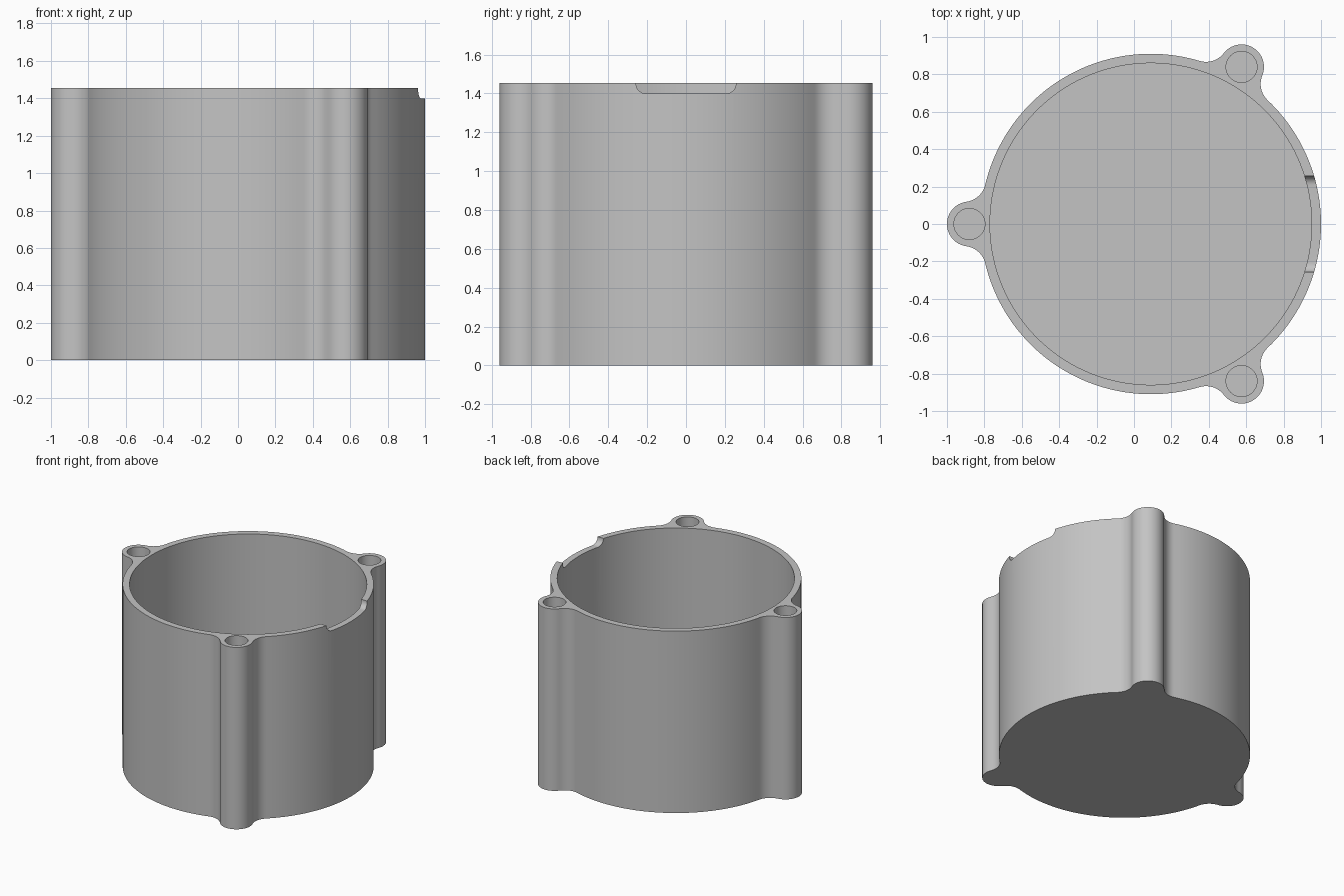
import bpy
import bmesh
from math import sin, cos, acos, atan2, radians, pi
from mathutils import Matrix, Vector

cube = bpy.data.objects.get("Cube")
if cube:
    bpy.data.objects.remove(cube, do_unlink=True)

# Main dimensions
CENTRE = Vector((0.09, 0, 0))
HEIGHT, FLOOR = 1.455, 0.05
OUTER, INNER = 0.91, 0.86
BOSS_DIST, BOSS_R, HOLE_R, FILLET = 0.97, 0.12, 0.083, 0.12
BOSS_ANGLES = [radians(a) for a in (60, 180, 300)]

grey = bpy.data.materials.new("light grey")
grey.use_nodes = True
grey.diffuse_color = (0.55, 0.55, 0.55, 1)
grey.node_tree.nodes["Principled BSDF"].inputs["Base Color"].default_value = grey.diffuse_color


def arc(cx, cy, r, start, end, n):
    steps = [start + (end - start) * i / n for i in range(n + 1)]
    return [Vector((cx + r * cos(t), cy + r * sin(t), 0)) for t in steps]


def prism(name, points, offset):
    """Extrude a closed outline along an offset vector."""
    bm = bmesh.new()
    face = bm.faces.new([bm.verts.new(p) for p in points])
    top = bmesh.ops.extrude_face_region(bm, geom=[face])["geom"]
    verts = [v for v in top if isinstance(v, bmesh.types.BMVert)]
    bmesh.ops.translate(bm, verts=verts, vec=offset)
    bmesh.ops.recalc_face_normals(bm, faces=bm.faces)
    mesh = bpy.data.meshes.new(name)
    bm.to_mesh(mesh)
    bm.free()
    mesh.materials.append(grey)
    obj = bpy.data.objects.new(name, mesh)
    bpy.context.collection.objects.link(obj)
    return obj


def bore(name, centre, radius, n):
    ring = arc(centre.x, centre.y, radius, 0, 2 * pi, n)[:-1]
    return prism(name, [p + Vector((0, 0, FLOOR)) for p in ring], Vector((0, 0, HEIGHT)))


# Outline of one third: fillet, boss, fillet, then main wall up to the next boss
reach = OUTER + FILLET
phi = acos((reach**2 + BOSS_DIST**2 - (BOSS_R + FILLET)**2) / (2 * reach * BOSS_DIST))
fx, fy = reach * cos(phi), reach * sin(phi)
swing = atan2(fy, fx - BOSS_DIST)
fillet_in = arc(fx, -fy, FILLET, pi - phi, pi - swing, 10)
fillet_out = [Vector((p.x, -p.y, 0)) for p in reversed(fillet_in)]
third = (fillet_in[:-1] + arc(BOSS_DIST, 0, BOSS_R, -swing, swing, 24)[:-1]
         + fillet_out[:-1] + arc(0, 0, OUTER, phi, 2 * pi / 3 - phi, 48)[:-1])
outline = [CENTRE + Matrix.Rotation(a, 3, "Z") @ p for a in BOSS_ANGLES for p in third]
housing = prism("housing", outline, Vector((0, 0, HEIGHT)))

# Cavity, screw holes and the round-cornered rim notch
cutters = [bore("cavity_cutter", CENTRE, INNER, 144)]
for a in BOSS_ANGLES:
    centre = CENTRE + BOSS_DIST * Vector((cos(a), sin(a), 0))
    cutters.append(bore("screw_hole_cutter", centre, HOLE_R, 40))
half, base, r = 0.257, 1.4, 0.05
corner = arc(half - r, base + r, r, -pi / 2, 0, 8)
side = corner + [Vector((half, HEIGHT + 0.1, 0))]
notch = [(p.x, p.y) for p in side] + [(-p.x, p.y) for p in reversed(side)]
cutters.append(prism("notch_cutter", [Vector((0.8, y, z)) for y, z in notch], Vector((0.4, 0, 0))))

for cutter in cutters:
    cutter.hide_render = True
    mod = housing.modifiers.new(cutter.name, "BOOLEAN")
    mod.operation, mod.solver, mod.object = "DIFFERENCE", "EXACT", cutter

# Bake the cuts, drop the cutters and smooth the curved walls
bpy.ops.object.select_all(action="DESELECT")
housing.select_set(True)
bpy.context.view_layer.objects.active = housing
for name in [m.name for m in housing.modifiers]:
    bpy.ops.object.modifier_apply(modifier=name)
for cutter in cutters:
    bpy.data.objects.remove(cutter, do_unlink=True)
bpy.ops.object.shade_smooth_by_angle(angle=radians(30))
